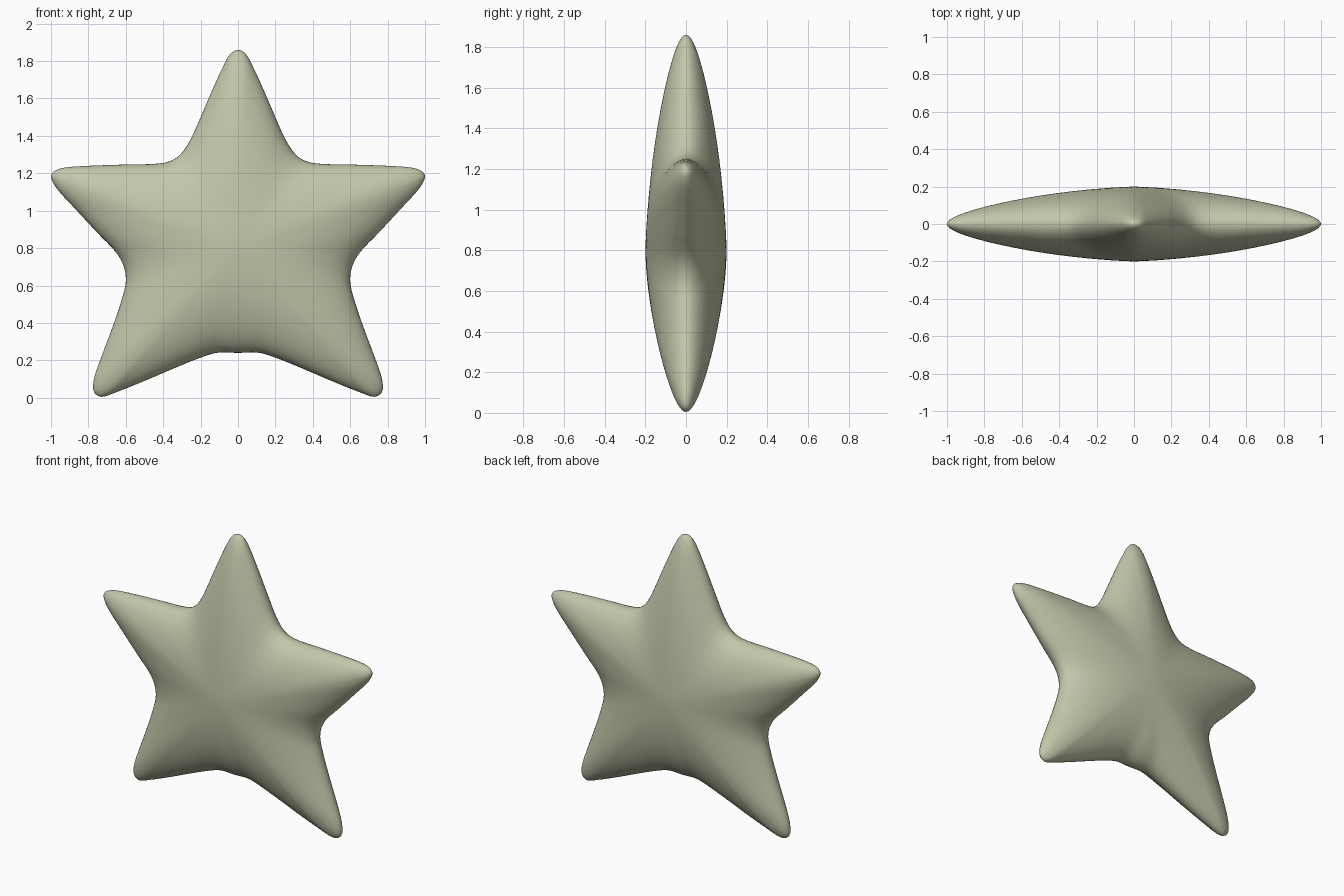
import bpy, bmesh, math
from mathutils import Vector

cube = bpy.data.objects.get("Cube")
if cube:
    bpy.data.objects.remove(cube, do_unlink=True)

CENTRE = Vector((0, 0.8))
RINGS = 18
STEPS = 4

# Left half of the outline, from the top point to the bottom notch
half = [Vector(p) for p in (
    (0, 1.86), (.04, 1.84), (.08, 1.77), (.14, 1.64), (.2, 1.5), (.26, 1.37),
    (.32, 1.29), (.4, 1.255), (.6, 1.247), (.8, 1.24), (.93, 1.23), (.985, 1.21),
    (1, 1.18), (.97, 1.12), (.88, 1.02), (.75, .88), (.65, .775), (.61, .7),
    (.6, .62), (.62, .53), (.67, .38), (.73, .22), (.77, .1), (.77, .03),
    (.73, .005), (.65, .03), (.5, .09), (.3, .175), (.17, .225), (.1, .242), (0, .24))]
control = half + [Vector((-p.x, p.y)) for p in reversed(half[1:-1])]


def smooth_loop(points, steps):
    """Closed curve through the points."""
    result = []
    n = len(points)
    for i in range(n):
        a, b, c, d = (points[(i + k) % n] for k in (-1, 0, 1, 2))
        span = (c - b).length
        # Tangents scaled to the spacing, so short spans do not overshoot
        tb = (c - a) * span / ((c - b).length + (b - a).length)
        tc = (d - b) * span / ((d - c).length + (c - b).length)
        for k in range(steps):
            t = k / steps
            u = 1 - t
            result.append(b * u * u * (1 + 2 * t) + tb * t * u * u
                          + c * t * t * (3 - 2 * t) - tc * t * t * u)
    return result


def thickness(radius, s):
    """Half depth: a gentle slope along the arms, rounded over at the rim."""
    return (0.2 - 0.085 * radius ** 1.3) * math.sqrt(max(0, 1 - s ** 3))


outline = smooth_loop(control, STEPS)
count = len(outline)
bm = bmesh.new()


def ring(s, side):
    verts = []
    for p in outline:
        q = (p - CENTRE) * s
        y = side * thickness(q.length, s)
        verts.append(bm.verts.new((q.x, y, CENTRE.y + q.y)))
    return verts


# Two puffed faces meeting at a shared rim
rim = ring(1, 0)
for side in (-1, 1):
    outer = rim
    for k in range(RINGS - 1, 0, -1):
        inner = ring(math.sin(k / RINGS * math.pi / 2), side)
        for i in range(count):
            j = (i + 1) % count
            bm.faces.new((outer[i], outer[j], inner[j], inner[i]))
        outer = inner
    hub = bm.verts.new((0, side * thickness(0, 0), CENTRE.y))
    for i in range(count):
        bm.faces.new((outer[i], outer[(i + 1) % count], hub))
bmesh.ops.recalc_face_normals(bm, faces=bm.faces)

mesh = bpy.data.meshes.new("star_body")
bm.to_mesh(mesh)
bm.free()
star = bpy.data.objects.new("star_body", mesh)
bpy.context.collection.objects.link(star)
mesh.shade_smooth()

# Pale sage colour over the whole body
colour = (0.54, 0.57, 0.40, 1)
sage = bpy.data.materials.new("pale_sage")
sage.use_nodes = True
sage.diffuse_color = colour
sage.node_tree.nodes["Principled BSDF"].inputs["Base Color"].default_value = colour
mesh.materials.append(sage)
